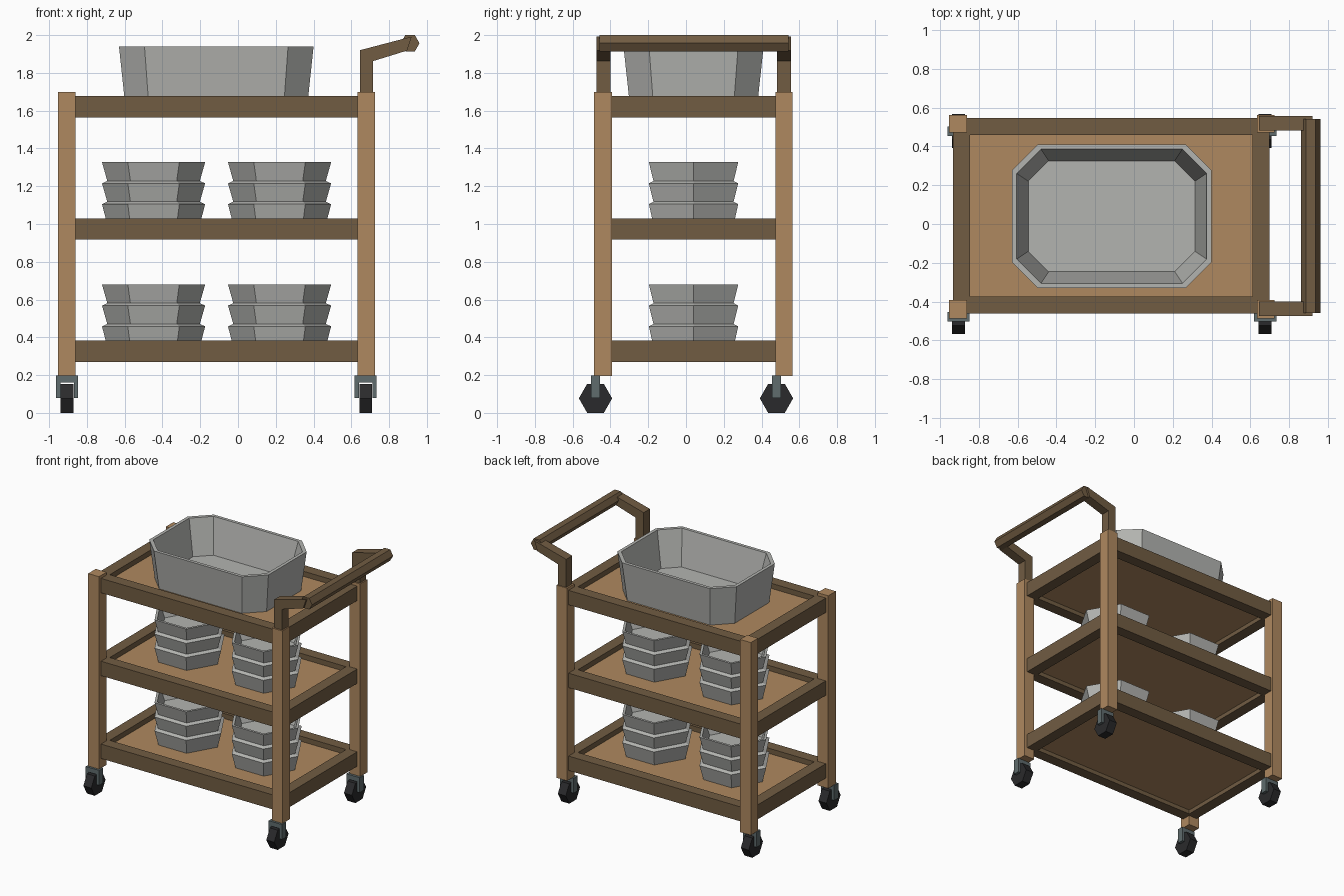
import bpy
import bmesh
from math import cos, sin, pi
from mathutils import Vector

if "Cube" in bpy.data.objects:
    bpy.data.objects.remove(bpy.data.objects["Cube"], do_unlink=True)


def material(name, rgb):
    m = bpy.data.materials.new(name)
    m.use_nodes = True
    m.diffuse_color = (*rgb, 1)
    bsdf = next(n for n in m.node_tree.nodes if n.type == "BSDF_PRINCIPLED")
    bsdf.inputs["Base Color"].default_value = (*rgb, 1)
    return m


LIGHT_WOOD = material("light wood", (0.43, 0.25, 0.115))
DARK_WOOD = material("dark wood", (0.165, 0.107, 0.055))
GREY = material("dish grey", (0.45, 0.455, 0.435))
STEEL = material("caster steel", (0.115, 0.15, 0.155))
RUBBER = material("wheel rubber", (0.023, 0.023, 0.025))


def finish(name, bm, mat):
    bmesh.ops.recalc_face_normals(bm, faces=bm.faces[:])
    mesh = bpy.data.meshes.new(name)
    bm.to_mesh(mesh)
    bm.free()
    mesh.materials.append(mat)
    obj = bpy.data.objects.new(name, mesh)
    bpy.context.collection.objects.link(obj)
    return obj


def add_box(bm, x, y, z):
    """Box from (min, max) pairs on each axis."""
    vs = bmesh.ops.create_cube(bm, size=1)["verts"]
    for v in vs:
        v.co = Vector([a + (b - a) * (c + 0.5) for (a, b), c in zip((x, y, z), v.co)])


def loft(name, rings, mat):
    """Skin a list of point rings, capping both ends."""
    bm = bmesh.new()
    loops = [[bm.verts.new(p) for p in ring] for ring in rings]
    n = len(loops[0])
    for a, b in zip(loops, loops[1:]):
        for i in range(n):
            j = (i + 1) % n
            bm.faces.new((a[i], a[j], b[j], b[i]))
    bm.faces.new(loops[0])
    bm.faces.new(loops[-1])
    return finish(name, bm, mat)


def hexagon(radius):
    return [(radius * cos(i * pi / 3), radius * sin(i * pi / 3)) for i in range(6)]


POST_X = {"right": (-0.954, -0.861), "left": (0.633, 0.724)}
POST_Y = {"front": (-0.487, -0.393), "back": (0.473, 0.563)}
FORK_X = {"right": -0.905, "left": 0.676}
FORK_Y = {"front": -0.479, "back": 0.479}

# Posts and casters
for side, px in POST_X.items():
    for end, py in POST_Y.items():
        label = f"{end}_{side}"
        bm = bmesh.new()
        add_box(bm, px, py, (0.195, 1.70))
        finish(f"{label}_post", bm, LIGHT_WOOD)

        cx, cy = FORK_X[side], FORK_Y[end]
        fy = (cy - 0.025, cy + 0.025)
        bm = bmesh.new()
        add_box(bm, (cx - 0.058, cx + 0.058), fy, (0.16, 0.197))
        for s in (-1, 1):
            arm = sorted((cx + s * 0.036, cx + s * 0.058))
            add_box(bm, arm, fy, (0.08, 0.16))
        finish(f"{label}_caster_fork", bm, STEEL)

        rings = [[(x, cy + u, 0.077 + w * 1.01) for u, w in hexagon(0.088)]
                 for x in (cx - 0.034, cx + 0.034)]
        loft(f"{label}_wheel", rings, RUBBER)

# Trays: four rails around a sunken board
X0, X1, Y0, Y1 = -0.933, 0.699, -0.461, 0.546
RAIL = 0.087
TRAYS = {"lower": 0.383, "middle": 1.03, "upper": 1.677}
for level, top in TRAYS.items():
    z = (top - 0.113, top)
    bm = bmesh.new()
    for y in (Y0, Y1 - RAIL):
        add_box(bm, (X0, X1), (y, y + RAIL), z)
    for x in (X0, X1 - RAIL):
        add_box(bm, (x, x + RAIL), (Y0 + RAIL, Y1 - RAIL), z)
    finish(f"{level}_tray_rails", bm, DARK_WOOD)
    bm = bmesh.new()
    add_box(bm, (X0 + 0.05, X1 - 0.05), (Y0 + 0.05, Y1 - 0.05), (top - 0.08, top - 0.04))
    finish(f"{level}_tray_board", bm, LIGHT_WOOD)

# Push handle: two bent arms and a six-sided grip
ARM = [(0.645, 1.69), (0.714, 1.69), (0.714, 1.862), (0.895, 1.918),
       (0.92, 1.992), (0.645, 1.92)]
for end, (a, b) in {"front": (-0.475, -0.399), "back": (0.483, 0.557)}.items():
    loft(f"{end}_handle_arm", [[(x, y, z) for x, z in ARM] for y in (a, b)], DARK_WOOD)
loft("handle_grip", [[(0.911 + u, y, 1.957 + w) for u, w in hexagon(0.05)]
                     for y in (-0.458, 0.542)], DARK_WOOD)


# Large basin with clipped corners
def clipped_rect(hx, hy, cut, z):
    quarter = [(hx, hy - cut), (hx - cut, hy)]
    pts = quarter + [(-x, y) for x, y in reversed(quarter)]
    pts += [(-x, -y) for x, y in pts]
    return [(x - 0.115, y + 0.04, z) for x, y in pts]


loft("basin", [clipped_rect(0.483, 0.338, 0.125, 1.637),
               clipped_rect(0.515, 0.371, 0.135, 1.94),
               clipped_rect(0.490, 0.346, 0.125, 1.94),
               clipped_rect(0.430, 0.286, 0.105, 1.67)], GREY)

# Stacks of three six-sided bowls, the top one open: (radius, height over rail)
STACK = [(0.243, -0.04), (0.273, 0.075), (0.245, 0.088), (0.273, 0.185),
         (0.245, 0.198), (0.273, 0.297), (0.252, 0.297), (0.215, 0.2)]
for level in ("lower", "middle"):
    for side, cx in (("right", -0.447), ("left", 0.22)):
        rings = [[(cx + x, 0.04 + y, TRAYS[level] + h) for x, y in hexagon(r)]
                 for r, h in STACK]
        loft(f"{level}_{side}_bowl_stack", rings, GREY)
